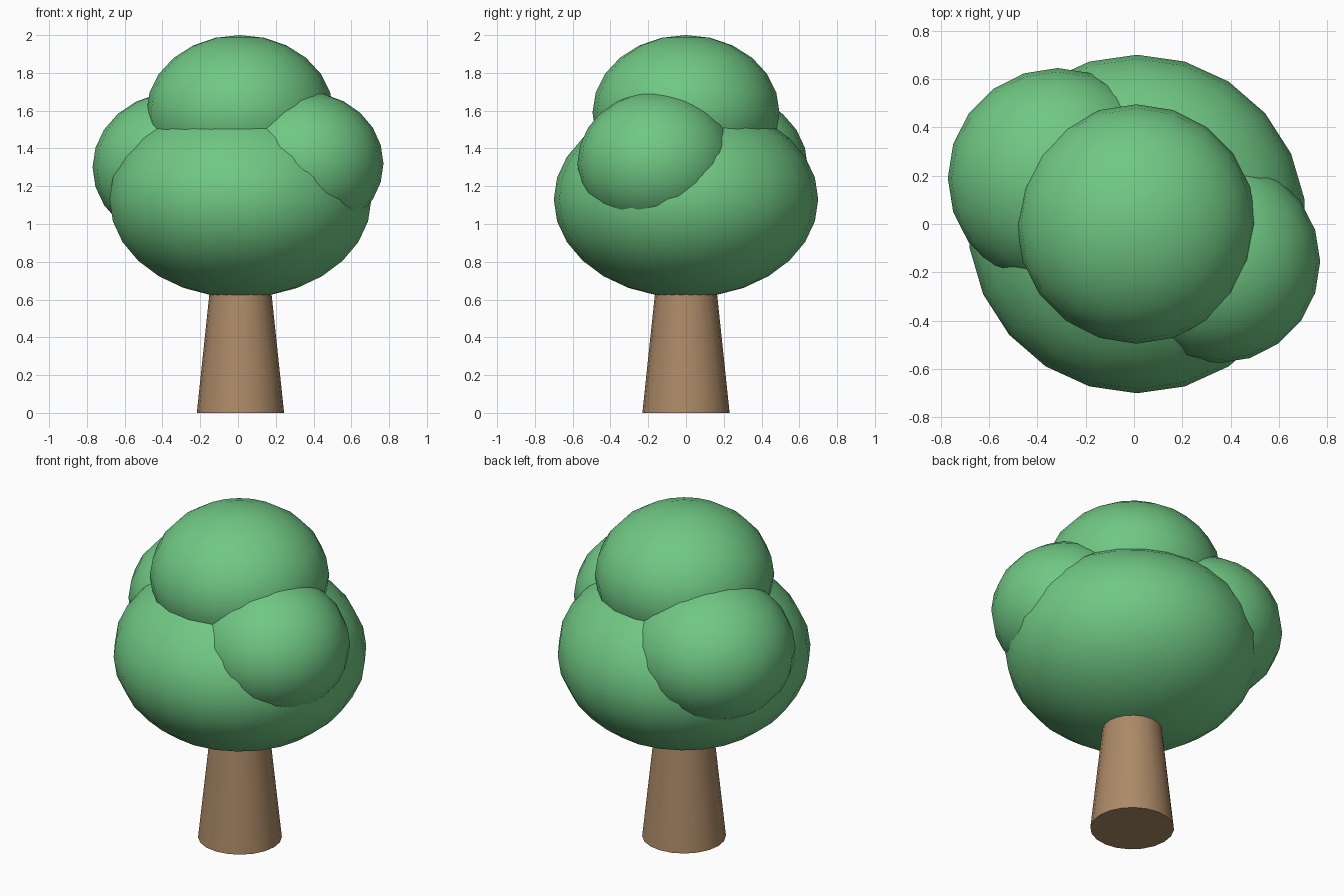
import bpy
import math

if "Cube" in bpy.data.objects:
    bpy.data.objects.remove(bpy.data.objects["Cube"])


def material(name, colour):
    m = bpy.data.materials.new(name)
    m.diffuse_color = (*colour, 1.0)
    m.use_nodes = True
    m.node_tree.nodes["Principled BSDF"].inputs["Base Color"].default_value = m.diffuse_color
    return m


leaf_green = material("leaf_green", (0.162, 0.578, 0.231))
bark_brown = material("bark_brown", (0.413, 0.254, 0.136))


def finish(name, mat):
    ob = bpy.context.object
    ob.name = name
    ob.data.materials.append(mat)
    bpy.ops.object.shade_smooth_by_angle(angle=math.radians(40))
    return ob


def foliage(name, centre, radius, height, segments=20, rings=12):
    """Squashed ball of leaves."""
    bpy.ops.mesh.primitive_uv_sphere_add(
        segments=segments, ring_count=rings, radius=1, location=centre)
    bpy.context.object.scale = (radius, radius, height)
    bpy.ops.object.transform_apply(location=False, rotation=False, scale=True)
    return finish(name, leaf_green)


# Tapered trunk, its top hidden inside the main foliage
bpy.ops.mesh.primitive_cone_add(
    vertices=20, radius1=0.231, radius2=0.155, depth=0.72,
    location=(0.013, 0, 0.36))
finish("trunk", bark_brown)

# Crown: wide base, top ball and two offset side balls
foliage("main_foliage", (0.013, 0, 1.13), 0.70, 0.52, 22, 14)
foliage("top_foliage", (0.01, 0, 1.59), 0.495, 0.41)
foliage("right_foliage", (0.35, -0.155, 1.32), 0.42, 0.38)
foliage("left_foliage", (-0.315, 0.19, 1.30), 0.455, 0.40)
